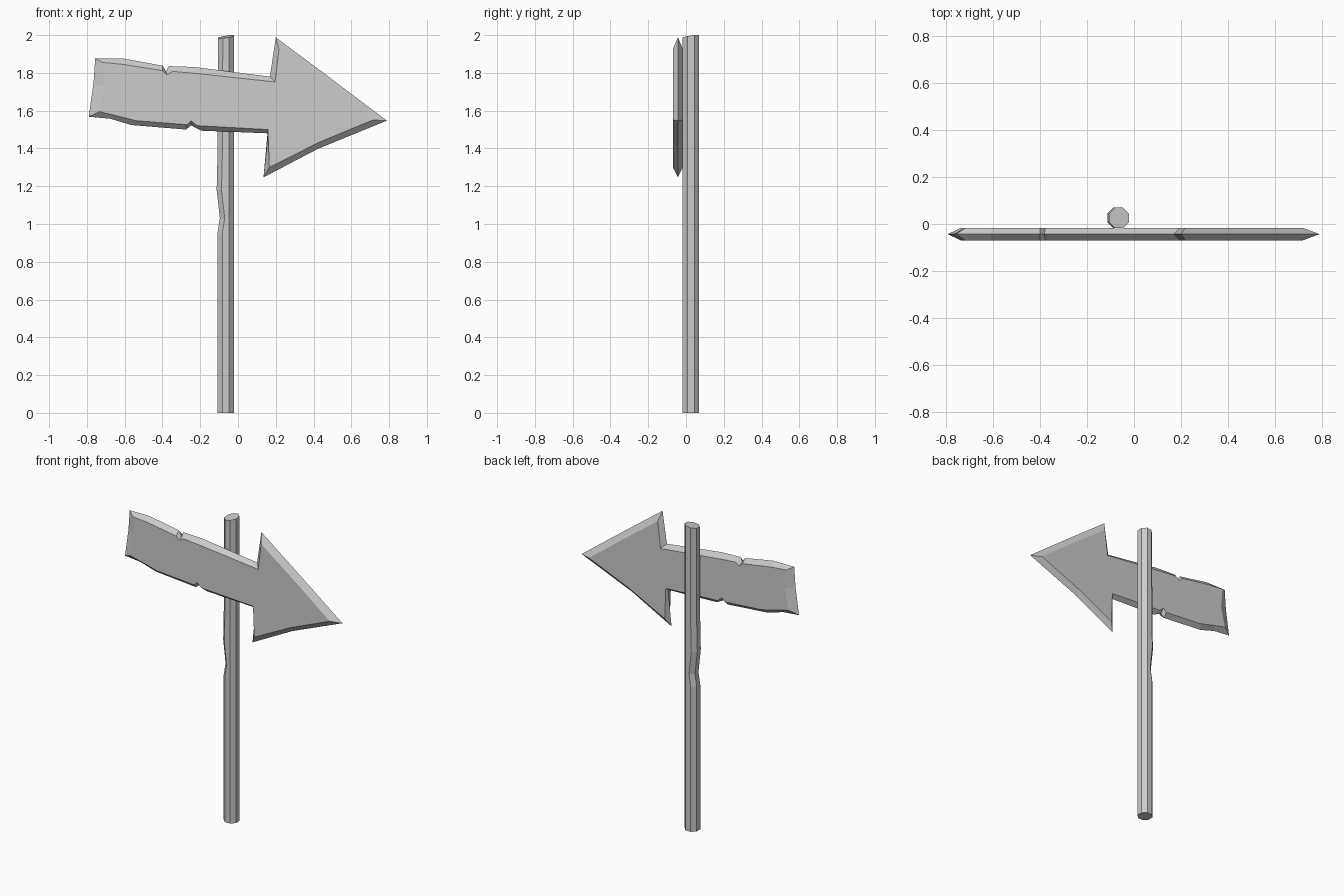
import bpy, bmesh, math


def make_object(name, loops):
    """Skin a stack of equal-length vertex loops and cap both ends."""
    bm = bmesh.new()
    rings = [[bm.verts.new(co) for co in loop] for loop in loops]
    n = len(rings[0])
    for a, b in zip(rings, rings[1:]):
        for i in range(n):
            j = (i + 1) % n
            bm.faces.new((a[i], a[j], b[j], b[i]))
    caps = [bm.faces.new(rings[0]), bm.faces.new(rings[-1])]
    bmesh.ops.recalc_face_normals(bm, faces=bm.faces[:])
    bmesh.ops.triangulate(bm, faces=caps)
    mesh = bpy.data.meshes.new(name)
    bm.to_mesh(mesh)
    bm.free()
    obj = bpy.data.objects.new(name, mesh)
    bpy.context.collection.objects.link(obj)
    return obj


# Arrow board: outer ridge (x, z) paired with the inset face outline (x, z)
board = [
    (-0.756, 1.876, -0.715, 1.855), (-0.608, 1.876, -0.608, 1.845),
    (-0.398, 1.838, -0.400, 1.812), (-0.381, 1.808, -0.376, 1.790),
    (-0.366, 1.836, -0.345, 1.808), (-0.230, 1.831, -0.220, 1.797),
    (0.169, 1.780, 0.196, 1.752), (0.200, 1.988, 0.217, 1.925),
    (0.490, 1.772, 0.470, 1.738), (0.788, 1.547, 0.715, 1.551),
    (0.423, 1.398, 0.430, 1.433), (0.135, 1.247, 0.166, 1.300),
    (0.160, 1.480, 0.158, 1.500), (-0.195, 1.494, -0.218, 1.521),
    (-0.248, 1.522, -0.248, 1.547), (-0.275, 1.500, -0.270, 1.526),
    (-0.565, 1.524, -0.540, 1.547), (-0.675, 1.557, -0.650, 1.575),
    (-0.790, 1.568, -0.735, 1.595), (-0.765, 1.745, -0.705, 1.725),
]
front = [(p[2], -0.070, p[3]) for p in board]
ridge = [(p[0], -0.043, p[1]) for p in board]
back = [(p[2], -0.016, p[3]) for p in board]
make_object("arrow_board", [front, ridge, back])

# Octagonal post: (height, dent pushed into the -x side)
cx, cy, r = -0.065, 0.026, 0.0476
levels = [(0, 0), (0.95, 0), (1.03, 0.013), (1.18, -0.004), (1.35, 0), (1.991, 0.003)]
loops = []
for z, dent in levels:
    loop = []
    for k in range(8):
        a = math.radians(22.5 + 45 * k)
        dx, dy = r * math.cos(a), r * math.sin(a)
        slant = 0.14 * dx + 0.13 * dy if z > 1.9 else 0  # slanted cut on top
        loop.append((cx + dx + (dent if dx < 0 else 0), cy + dy, z + slant))
    loops.append(loop)
make_object("post", loops)
